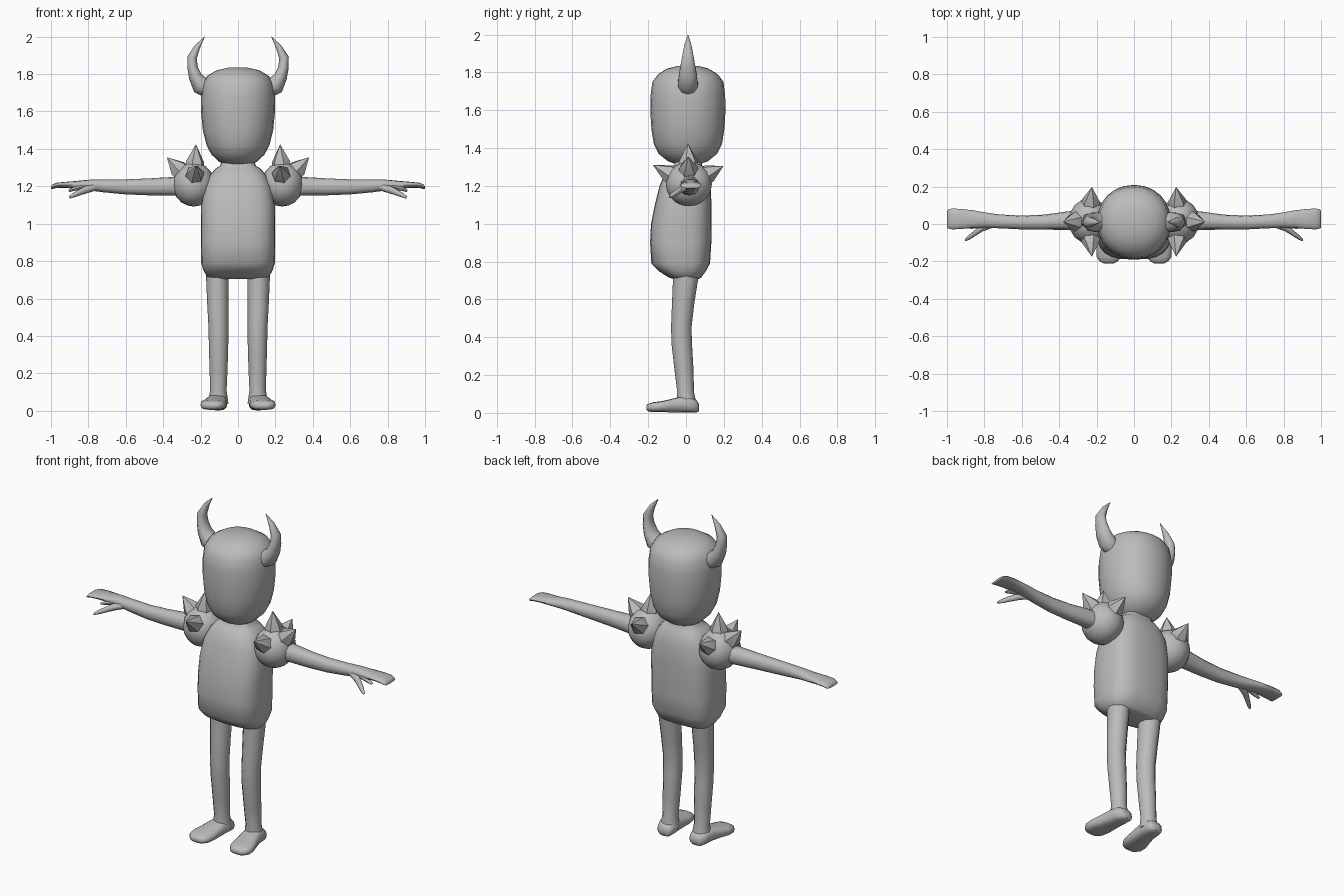
import bpy, bmesh, math
from mathutils import Vector

grey = bpy.data.materials.new("plain grey")
grey.diffuse_color = (0.5, 0.5, 0.5, 1)


def finish(name, bm, mirror=False, angle=50):
    bmesh.ops.recalc_face_normals(bm, faces=bm.faces)
    mesh = bpy.data.meshes.new(name)
    bm.to_mesh(mesh)
    bm.free()
    mesh.materials.append(grey)
    obj = bpy.data.objects.new(name, mesh)
    bpy.context.collection.objects.link(obj)
    bpy.ops.object.select_all(action='DESELECT')
    obj.select_set(True)
    bpy.context.view_layer.objects.active = obj
    bpy.ops.object.shade_smooth_by_angle(angle=math.radians(angle))
    if mirror:
        mod = obj.modifiers.new("Mirror", 'MIRROR')
        mod.use_mirror_merge = False
    return obj


def loft(name, rings, side, axis=None, sides=16, power=2.0, mirror=False, angle=50):
    """Skin rings (x, y, z, radius across, radius along side); axis None follows the path."""
    bm = bmesh.new()
    pts = [Vector(r[:3]) for r in rings]
    v = Vector(side)
    loops = []
    for i, r in enumerate(rings):
        t = Vector(axis) if axis else pts[min(i + 1, len(pts) - 1)] - pts[max(i - 1, 0)]
        u = v.cross(t).normalized()
        loop = []
        for k in range(sides):
            a = 2 * math.pi * k / sides
            c, s = math.cos(a), math.sin(a)
            pc = math.copysign(abs(c) ** (2 / power), c)
            ps = math.copysign(abs(s) ** (2 / power), s)
            loop.append(bm.verts.new(pts[i] + u * r[3] * pc + v * r[4] * ps))
        loops.append(loop)
    for a, b in zip(loops, loops[1:]):
        for k in range(sides):
            j = (k + 1) % sides
            bm.faces.new((a[k], a[j], b[j], b[k]))
    bm.faces.new(loops[0])
    bm.faces.new(loops[-1])
    return finish(name, bm, mirror, angle)


X, Y, Z = (1, 0, 0), (0, 1, 0), (0, 0, 1)

# Head: rounded block, circular from above
loft("head", [(0, .01, 1.31, .05, .05), (0, .01, 1.33, .10, .105), (0, .01, 1.37, .142, .155),
              (0, .01, 1.42, .168, .18), (0, .01, 1.50, .188, .193), (0, .01, 1.60, .198, .199),
              (0, .01, 1.68, .197, .197), (0, .01, 1.75, .188, .188), (0, .01, 1.79, .165, .158),
              (0, .01, 1.82, .115, .11), (0, .01, 1.835, .05, .05)],
     Y, Z, sides=24, power=2.1, angle=60)

# Torso with short neck
loft("torso", [(0, .0, .705, .13, .06), (0, -.005, .715, .165, .085), (0, -.02, .75, .185, .125),
               (0, -.028, .79, .197, .155), (0, -.028, .90, .199, .162), (0, -.025, 1.0, .199, .16),
               (0, -.015, 1.1, .198, .15), (0, -.005, 1.2, .18, .135), (0, .0, 1.26, .15, .115),
               (0, .005, 1.295, .12, .09), (0, .01, 1.31, .095, .075), (0, .01, 1.34, .085, .07)],
     Y, Z, sides=24, power=2.9, angle=60)

# Legs, bowed slightly forward at the knee
loft("leg", [(.11, .0, .76, .06, .07), (.11, -.003, .70, .06, .066), (.108, -.015, .58, .057, .059),
             (.105, -.025, .45, .053, .054), (.104, -.022, .36, .052, .054), (.104, -.01, .22, .048, .05),
             (.105, -.002, .11, .044, .044), (.106, .003, .04, .055, .055)],
     Y, Z, sides=12, mirror=True)

# Feet with flat soles
loft("foot", [(.106, .068, .028, .02, .025), (.107, .055, .035, .034, .046), (.11, .02, .043, .042, .054),
              (.114, -.03, .044, .042, .056), (.122, -.08, .038, .035, .062), (.131, -.13, .033, .029, .070),
              (.135, -.175, .03, .026, .066), (.135, -.20, .028, .02, .048), (.135, -.21, .028, .01, .028)],
     X, Y, sides=12, power=2.8, mirror=True)

# Arms tapering to the wrist and widening into a mitten hand
loft("arm", [(.18, .02, 1.20, .055, .055), (.35, .018, 1.20, .05, .05), (.48, .01, 1.197, .045, .04),
             (.60, .008, 1.197, .04, .037), (.72, .014, 1.202, .034, .037), (.80, .021, 1.207, .028, .041),
             (.86, .026, 1.207, .022, .047), (.92, .027, 1.208, .016, .053), (.97, .027, 1.205, .014, .056),
             (.992, .027, 1.198, .012, .052), (1.0, .025, 1.194, .006, .046)],
     Y, X, sides=12, power=2.3, mirror=True)

# Thumbs
loft("thumb", [(.76, .0, 1.198, .02, .022), (.81, -.02, 1.183, .02, .02), (.845, -.045, 1.168, .016, .017),
               (.88, -.07, 1.152, .012, .014), (.902, -.085, 1.14, .006, .007)],
     Y, sides=8, mirror=True)
# Bent finger below the palm
loft("finger", [(.82, -.005, 1.20, .014, .016), (.87, -.012, 1.188, .011, .014),
                (.905, -.014, 1.175, .006, .008)],
     Y, sides=8, mirror=True)

# Shoulder pads
center = Vector((.237, .015, 1.21))
bm = bmesh.new()
bmesh.ops.create_uvsphere(bm, u_segments=16, v_segments=10, radius=1)
for v in bm.verts:
    v.co = center + Vector((v.co.x * .113, v.co.y * .122, v.co.z * .118))
finish("shoulder_pad", bm, True)

# Six-sided spikes on the pads: up, out, front, back
bm = bmesh.new()
for tip in [(.225, .01, 1.425), (.38, .012, 1.355), (.225, -.175, 1.31), (.225, .198, 1.305)]:
    tip = Vector(tip)
    d = (tip - center).normalized()
    u = d.orthogonal().normalized()
    w = d.cross(u)
    length = (tip - center).length
    rows = []
    for dist, rad in [(.085, .052), (.122, .05)]:
        rows.append([bm.verts.new(center + d * dist + (u * math.cos(k * math.pi / 3)
                     + w * math.sin(k * math.pi / 3)) * rad) for k in range(6)])
    top = bm.verts.new(center + d * length)
    for k in range(6):
        j = (k + 1) % 6
        bm.faces.new((rows[0][k], rows[0][j], rows[1][j], rows[1][k]))
        bm.faces.new((rows[1][k], rows[1][j], top))
    bm.faces.new(rows[0])
finish("shoulder_spikes", bm, True, 30)

# Horns curving out, up and back in to a point
loft("horn", [(.165, .01, 1.725, .05, .05), (.20, .01, 1.74, .05, .055), (.228, .01, 1.785, .035, .05),
              (.243, .01, 1.835, .028, .041), (.246, .01, 1.888, .026, .031),
              (.218, .01, 1.945, .016, .019), (.178, .01, 2.0, .001, .001)],
     Y, sides=10, mirror=True)
